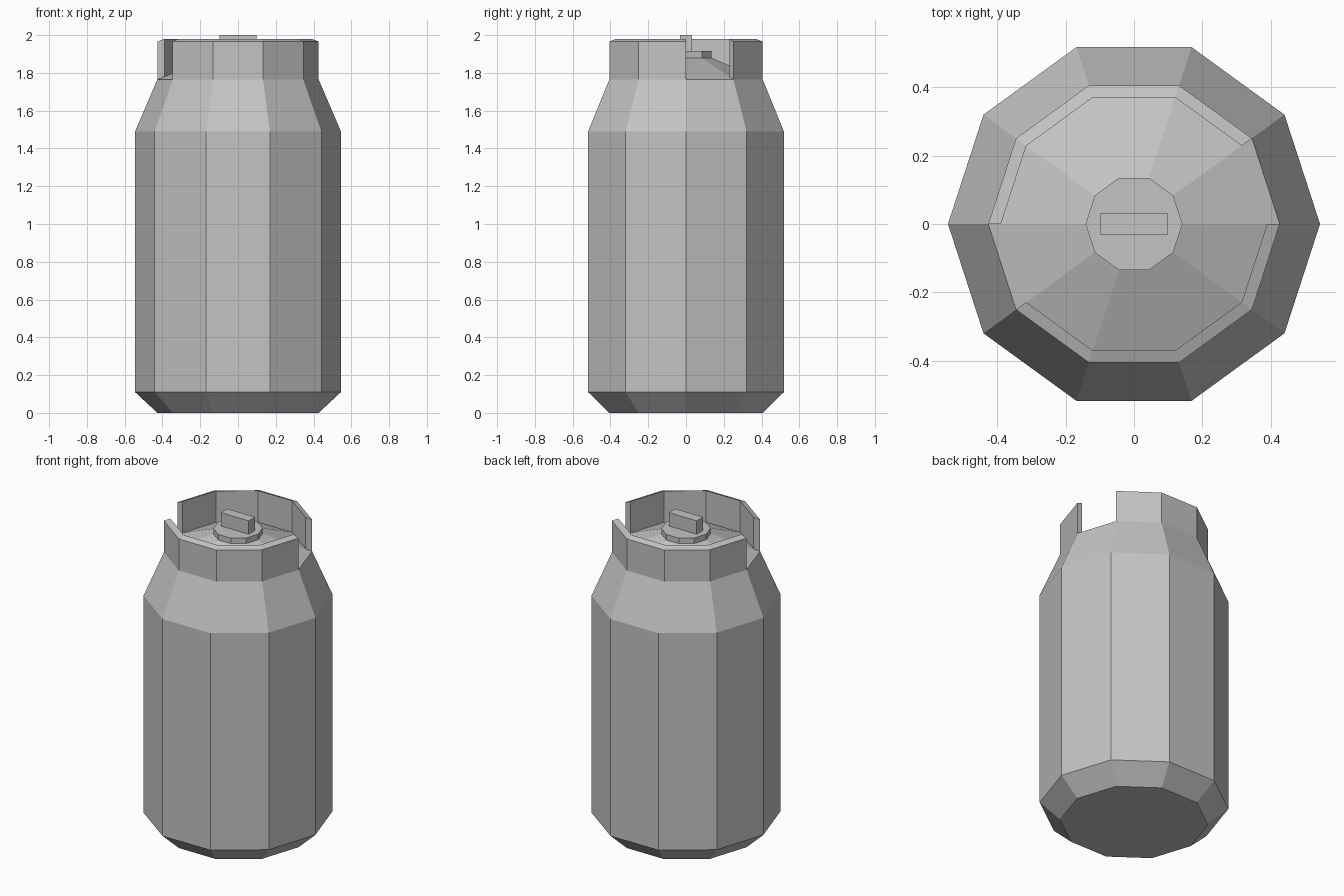
import bpy, bmesh
from math import cos, sin, radians

SIDES = 10
STEP = 360 / SIDES

cube = bpy.data.objects.get("Cube")
if cube:
    bpy.data.objects.remove(cube)

grey = bpy.data.materials.new("grey_metal")
grey.use_nodes = True
colour = (0.55, 0.55, 0.55, 1)
grey.diffuse_color = colour
grey.node_tree.nodes["Principled BSDF"].inputs["Base Color"].default_value = colour


def finish(name, bm):
    bmesh.ops.recalc_face_normals(bm, faces=bm.faces)
    mesh = bpy.data.meshes.new(name)
    bm.to_mesh(mesh)
    bm.free()
    mesh.materials.append(grey)
    obj = bpy.data.objects.new(name, mesh)
    bpy.context.collection.objects.link(obj)
    return obj


def ring_point(bm, r, z, i):
    a = radians(STEP * i)
    return bm.verts.new((r * cos(a), r * sin(a), z))


def lathe(name, profile):
    """Ten-sided solid from (radius, height) rings, capped at both ends."""
    bm = bmesh.new()
    rings = [[ring_point(bm, r, z, i) for i in range(SIDES)] for r, z in profile]
    for low, high in zip(rings, rings[1:]):
        for i in range(SIDES):
            j = (i + 1) % SIDES
            bm.faces.new((low[i], low[j], high[j], high[i]))
    bm.faces.new(rings[0][::-1])
    bm.faces.new(rings[-1])
    return finish(name, bm)


def arc_wall(name, section, first, last):
    """Sweep a closed section through consecutive sides, capping the ends."""
    bm = bmesh.new()
    cuts = [[ring_point(bm, r, z, i) for r, z in section]
            for i in range(first, last + 1)]
    n = len(section)
    for a, b in zip(cuts, cuts[1:]):
        for k in range(n):
            m = (k + 1) % n
            bm.faces.new((a[k], a[m], b[m], b[k]))
    bm.faces.new(cuts[0])
    bm.faces.new(cuts[-1][::-1])
    return finish(name, bm)


# Tank with bevelled foot, sloped shoulder and shallow domed top
lathe("tank_body", [(0.427, 0), (0.545, 0.11), (0.545, 1.49),
                    (0.427, 1.765), (0.14, 1.88)])

# Two guard walls, leaving one open side left and one right
guard = [(0.427, 1.765), (0.427, 1.966), (0.39, 1.98), (0.39, 1.78)]
arc_wall("rear_guard", guard, 1, 5)
arc_wall("front_guard", guard, 6, 10)

# Valve disc and its bar handle
lathe("valve_disc", [(0.142, 1.87), (0.142, 1.915)])
bm = bmesh.new()
bmesh.ops.create_cube(bm, size=1)
bmesh.ops.scale(bm, vec=(0.196, 0.064, 0.09), verts=bm.verts)
bmesh.ops.translate(bm, vec=(0, 0, 1.955), verts=bm.verts)
finish("valve_handle", bm)
